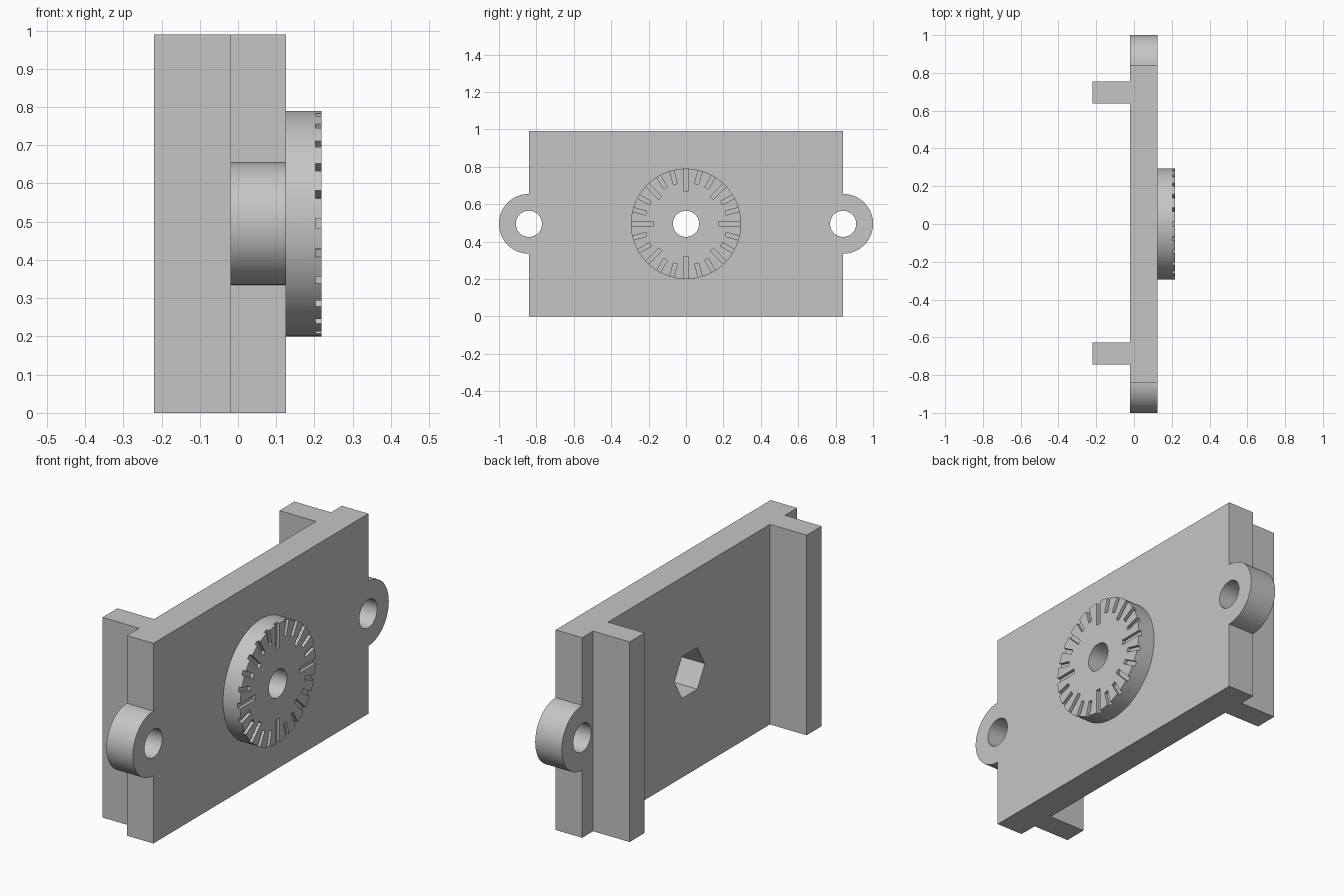
import bpy, math
from mathutils import Matrix, Vector

if "Cube" in bpy.data.objects:
    bpy.data.objects.remove(bpy.data.objects["Cube"])

ZC = 0.495                      # height of the hole axis
BACK, FRONT = -0.02, 0.125      # plate faces along x
DIAL_TOP, SLOT_FLOOR = 0.218, 0.203

grey = bpy.data.materials.new("grey_plastic")
grey.diffuse_color = (0.56, 0.56, 0.56, 1)
grey.use_nodes = True
grey.node_tree.nodes["Principled BSDF"].inputs["Base Color"].default_value = grey.diffuse_color


def box(name, lo, hi):
    bpy.ops.mesh.primitive_cube_add(size=1)
    ob = bpy.context.object
    ob.name = name
    lo, hi = Vector(lo), Vector(hi)
    ob.data.transform(Matrix.Translation((lo + hi) / 2) @ Matrix.Diagonal((hi - lo).to_4d()))
    return ob


def prism(name, x0, x1, y, r, sides=96):
    """Cylinder or prism lying along x, centred on the hole height."""
    bpy.ops.mesh.primitive_cylinder_add(vertices=sides, radius=r, depth=x1 - x0)
    ob = bpy.context.object
    ob.name = name
    ob.data.transform(Matrix.Translation(((x0 + x1) / 2, y, ZC)) @ Matrix.Rotation(math.pi / 2, 4, 'Y'))
    return ob


def combine(target, other, operation):
    mod = target.modifiers.new(operation.lower(), 'BOOLEAN')
    mod.operation, mod.object, mod.solver = operation, other, 'EXACT'
    bpy.context.view_layer.objects.active = target
    bpy.ops.object.modifier_apply(modifier=mod.name)
    bpy.data.objects.remove(other)


# Plate with two rounded ears
plate = box("mounting_plate", (BACK, -0.84, 0), (FRONT, 0.84, 0.99))
for y in (-0.84, 0.84):
    combine(plate, prism("ear", BACK, FRONT, y, 0.16), 'UNION')

# Rear rails
for y0, y1 in ((-0.745, -0.628), (0.638, 0.755)):
    combine(plate, box("rear_rail", (-0.22, y0, 0), (BACK + 0.03, y1, 0.99)), 'UNION')

# Round dial on the front
combine(plate, prism("dial", FRONT - 0.05, DIAL_TOP, 0, 0.295, 128), 'UNION')

# Screw holes, centre bore and hexagonal nut pocket
for y in (-0.84, 0, 0.84):
    combine(plate, prism("hole", -0.3, 0.3, y, 0.07, 64), 'DIFFERENCE')
combine(plate, prism("nut_pocket", -0.3, 0.11, 0, 0.119, 6), 'DIFFERENCE')

# Radial tick slots, longest at the quarter turns
for i in range(24):
    inner, w = (0.175, 0.013) if i % 6 == 0 else (0.195, 0.011) if i % 3 == 0 else (0.22, 0.011)
    slot = box("slot", (SLOT_FLOOR, inner, -w), (0.25, 0.33, w))
    slot.data.transform(Matrix.Translation((0, 0, ZC)) @ Matrix.Rotation(i * math.pi / 12, 4, 'X'))
    combine(plate, slot, 'DIFFERENCE')

# Finish: single colour, smooth curved walls
plate.data.materials.clear()
plate.data.materials.append(grey)
bpy.ops.object.select_all(action='DESELECT')
plate.select_set(True)
bpy.context.view_layer.objects.active = plate
bpy.ops.object.shade_smooth_by_angle(angle=math.radians(30))
